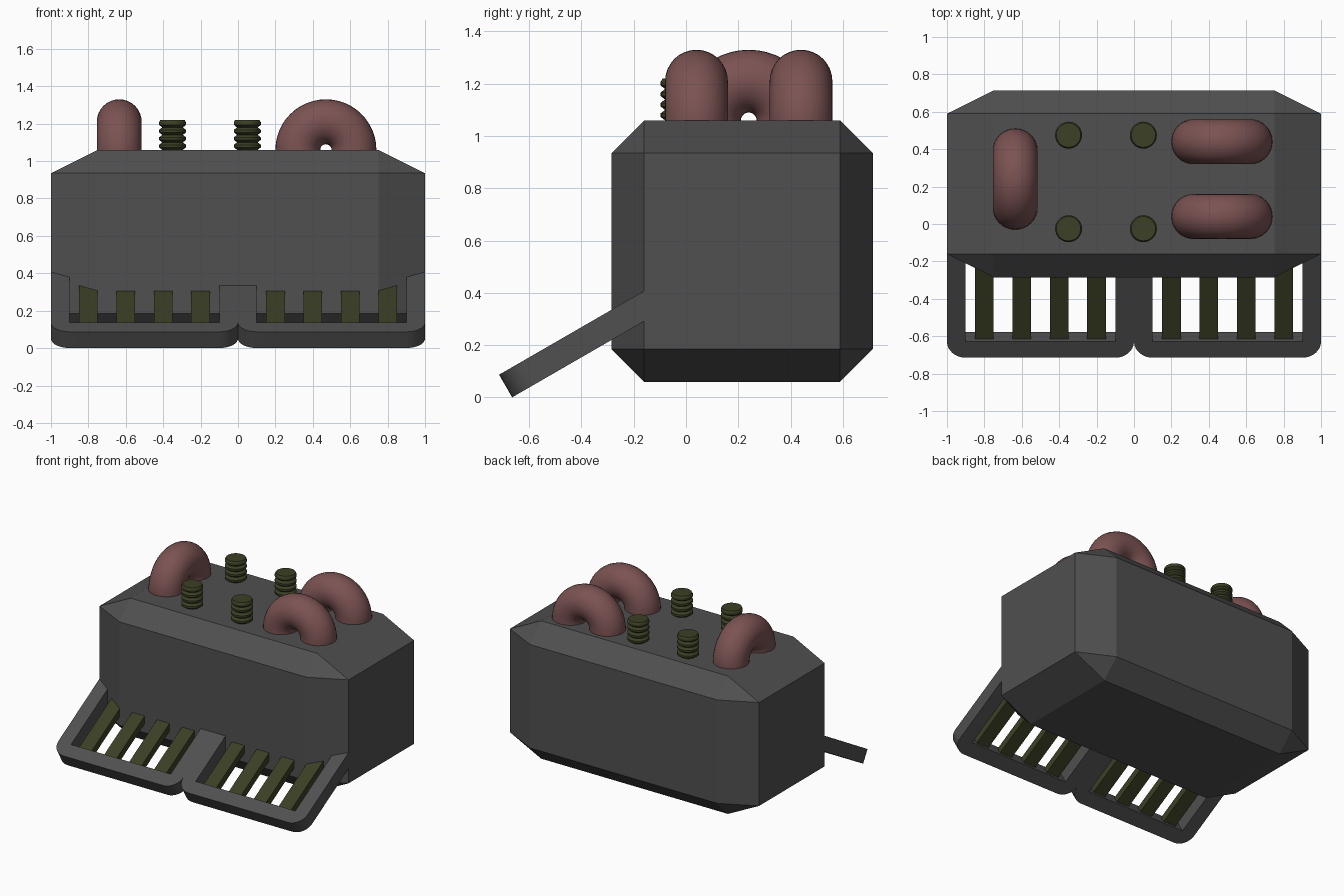
import bpy, bmesh
from math import radians, pi, sin, cos, tau

if "Cube" in bpy.data.objects:
    bpy.data.objects.remove(bpy.data.objects["Cube"])


def material(name, rgb):
    m = bpy.data.materials.new(name)
    m.diffuse_color = (*rgb, 1)
    m.use_nodes = True
    m.node_tree.nodes["Principled BSDF"].inputs["Base Color"].default_value = m.diffuse_color
    return m


GREY = material("dark_grey", (0.08, 0.08, 0.08))
OLIVE = material("olive", (0.045, 0.05, 0.018))
RED = material("dull_red", (0.2, 0.085, 0.085))


def make_object(name, bm, mat):
    bmesh.ops.recalc_face_normals(bm, faces=bm.faces)
    me = bpy.data.meshes.new(name)
    bm.to_mesh(me)
    bm.free()
    ob = bpy.data.objects.new(name, me)
    me.materials.append(mat)
    bpy.context.collection.objects.link(ob)
    return ob


def smooth(ob, angle):
    bpy.ops.object.select_all(action='DESELECT')
    ob.select_set(True)
    bpy.context.view_layer.objects.active = ob
    bpy.ops.object.shade_smooth_by_angle(angle=radians(angle))


# Body: chamfered cube stretched to double width
bm = bmesh.new()
bmesh.ops.create_cube(bm, size=1)
bmesh.ops.bevel(bm, geom=bm.edges[:], offset=0.125, segments=1, affect='EDGES')
bmesh.ops.scale(bm, vec=(2, 1, 1), verts=bm.verts)
bmesh.ops.translate(bm, vec=(0, 0.215, 0.56), verts=bm.verts)
make_object("body", bm, GREY)


# Front guard and slats share one tilted plane
def tilt(ob):
    ob.location = (0, -0.715, 0.087)
    ob.rotation_euler.x = radians(30)


def add_mirror(ob):
    mod = ob.modifiers.new("mirror", 'MIRROR')
    mod.use_axis[0] = True


# Guard frame: half outline with rounded front corners, mirrored
R, LEN, W = 0.1, 0.8, 0.1
arc = lambda cx, a0: [(cx + R * cos(a), R + R * sin(a))
                      for a in (a0 + pi / 2 * i / 8 for i in range(9))]
outline = arc(R, pi) + arc(1 - R, 1.5 * pi)
outline += [(1, LEN), (1 - W, LEN), (1 - W, W), (W, W), (W, LEN), (0, LEN)]
bm = bmesh.new()
face = bm.faces.new([bm.verts.new((x, y, 0)) for x, y in outline])
ext = bmesh.ops.extrude_face_region(bm, geom=[face])
bmesh.ops.translate(bm, vec=(0, 0, -0.1),
                    verts=[g for g in ext["geom"] if isinstance(g, bmesh.types.BMVert)])
bmesh.ops.recalc_face_normals(bm, faces=bm.faces)
seam = [f for f in bm.faces if all(abs(v.co.x) < 1e-5 for v in f.verts)]
bmesh.ops.delete(bm, geom=seam, context='FACES_ONLY')
frame = make_object("guard_frame", bm, GREY)
tilt(frame)
add_mirror(frame)
smooth(frame, 30)

# Guard slats
bm = bmesh.new()
for x in (0.2, 0.4, 0.6, 0.8):
    made = bmesh.ops.create_cube(bm, size=1)["verts"]
    bmesh.ops.scale(bm, vec=(0.1, 0.7, 0.05), verts=made)
    bmesh.ops.translate(bm, vec=(x, 0.43, -0.05), verts=made)
slats = make_object("guard_slats", bm, OLIVE)
tilt(slats)
add_mirror(slats)


# Ridged bolts: lathed zigzag profile
def bolt(name, x, y, sides=32):
    profile = [(0.055, 1.02)]
    for i in range(4):
        z = 1.06 + i * 0.04
        profile += [(0.055, z), (0.072, z + 0.013), (0.072, z + 0.027)]
    profile += [(0.065, 1.22)]
    bm = bmesh.new()
    rings = [[bm.verts.new((x + r * cos(tau * i / sides), y + r * sin(tau * i / sides), z))
              for i in range(sides)] for r, z in profile]
    for a, b in zip(rings, rings[1:]):
        for i in range(sides):
            j = (i + 1) % sides
            bm.faces.new((a[i], a[j], b[j], b[i]))
    bm.faces.new(rings[0][::-1])
    bm.faces.new(rings[-1])
    smooth(make_object(name, bm, OLIVE), 25)


for n, (x, y) in enumerate([(-0.35, 0.475), (0.05, 0.475), (-0.35, -0.025), (0.05, -0.025)]):
    bolt(f"bolt_{n + 1}", x, y)


# Pipe loops: upright rings half sunk into the body
def pipe_loop(name, x, y, turn):
    bpy.ops.mesh.primitive_torus_add(major_radius=0.15, minor_radius=0.12,
                                     major_segments=48, minor_segments=32,
                                     location=(x, y, 1.06),
                                     rotation=(pi / 2, 0, turn))
    ob = bpy.context.object
    ob.name = name
    ob.data.materials.append(RED)
    smooth(ob, 60)


pipe_loop("pipe_loop_left", -0.635, 0.24, pi / 2)
pipe_loop("pipe_loop_back", 0.47, 0.44, 0)
pipe_loop("pipe_loop_front", 0.47, 0.04, 0)
